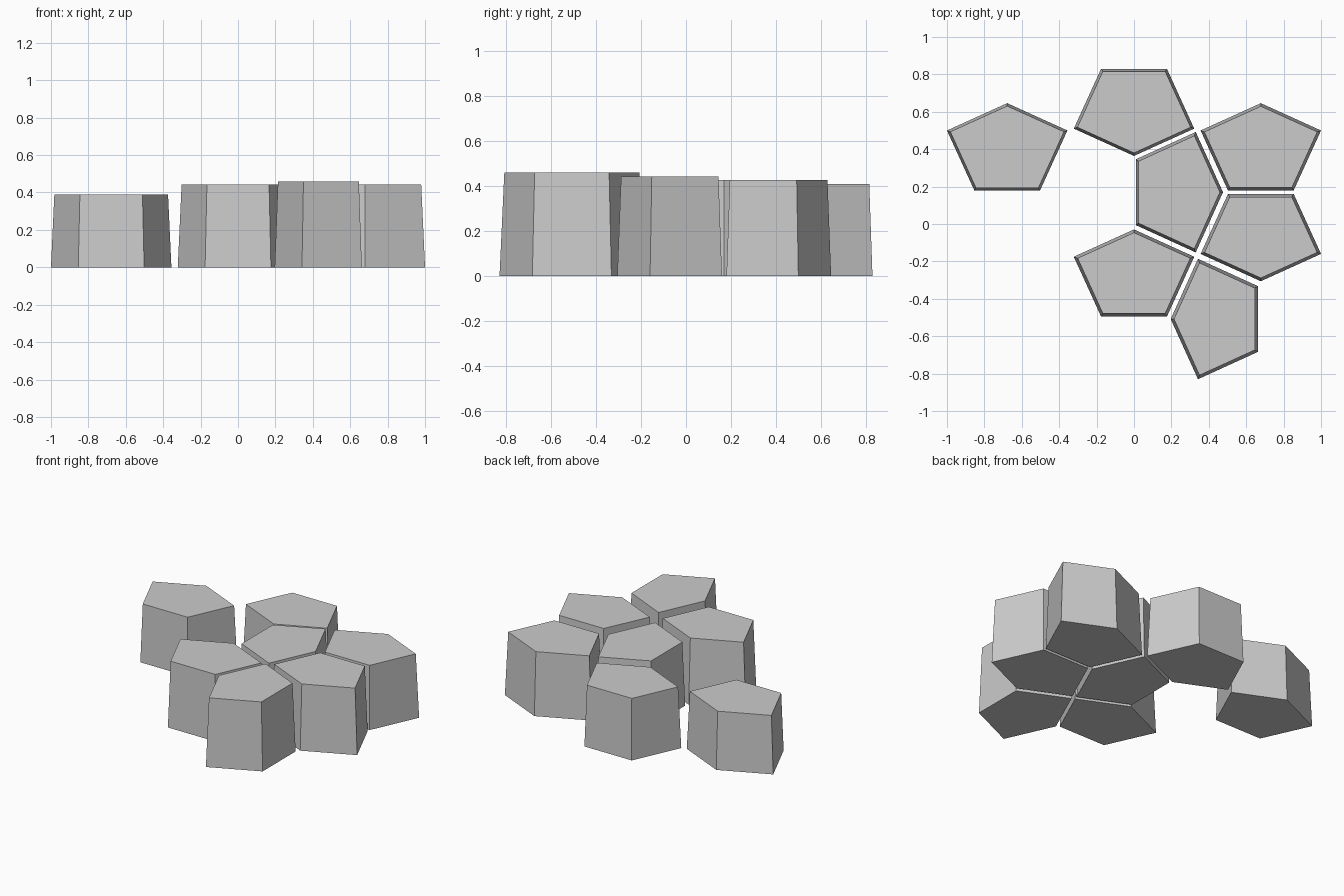
import bpy
import bmesh
import math
from mathutils import Vector, Matrix

default = bpy.data.objects.get("Cube")
if default:
    bpy.data.objects.remove(default, do_unlink=True)

# Single plain grey
grey = bpy.data.materials.new("plain_grey")
grey.use_nodes = True
GREY = (0.6, 0.6, 0.6, 1.0)
grey.diffuse_color = GREY
grey.node_tree.nodes["Principled BSDF"].inputs["Base Color"].default_value = GREY

# Equal-sided pentagon with its flat edge on the x axis and its tip towards +y
PENTAGON = [Vector(p) for p in
            ((-0.176, 0), (0.176, 0), (0.322, 0.32), (0, 0.466), (-0.322, 0.32))]
DRAFT = math.tan(math.radians(2))


def inset(points, distance):
    """Move every edge of a counter-clockwise outline inwards by distance."""
    result = []
    for i, p in enumerate(points):
        a = (p - points[i - 1]).normalized()
        b = (points[(i + 1) % len(points)] - p).normalized()
        n1, n2 = Vector((-a.y, a.x)), Vector((-b.y, b.x))
        result.append(p + (n1 + n2) * distance / (1 + n1.dot(n2)))
    return result


def pentagon_block(name, x, y, turn, height):
    """Tapered block; x, y is the middle of the flat edge, turn is in degrees."""
    bm = bmesh.new()
    low = [bm.verts.new((p.x, p.y, 0)) for p in PENTAGON]
    top = [bm.verts.new((p.x, p.y, height)) for p in inset(PENTAGON, DRAFT * height)]
    bm.faces.new(low[::-1])
    bm.faces.new(top)
    for i in range(len(low)):
        bm.faces.new((low[i - 1], low[i], top[i], top[i - 1]))
    bmesh.ops.transform(bm, verts=bm.verts, matrix=Matrix.Translation((x, y, 0))
                        @ Matrix.Rotation(math.radians(turn), 4, "Z"))
    mesh = bpy.data.meshes.new(name)
    bm.to_mesh(mesh)
    bm.free()
    mesh.materials.append(grey)
    bpy.context.collection.objects.link(bpy.data.objects.new(name, mesh))


# Blocks rise in small steps from the lone one to the front one
pentagon_block("lone_block", -0.678, 0.18, 0, 0.39)
pentagon_block("back_block", 0, 0.83, 180, 0.41)
pentagon_block("back_left_block", 0.678, 0.18, 0, 0.428)
pentagon_block("centre_block", 0.01, 0.17, -90, 0.428)
pentagon_block("left_block", 0.678, 0.16, 180, 0.443)
pentagon_block("middle_front_block", 0, -0.495, 0, 0.443)
pentagon_block("front_block", 0.662, -0.508, 90, 0.46)
